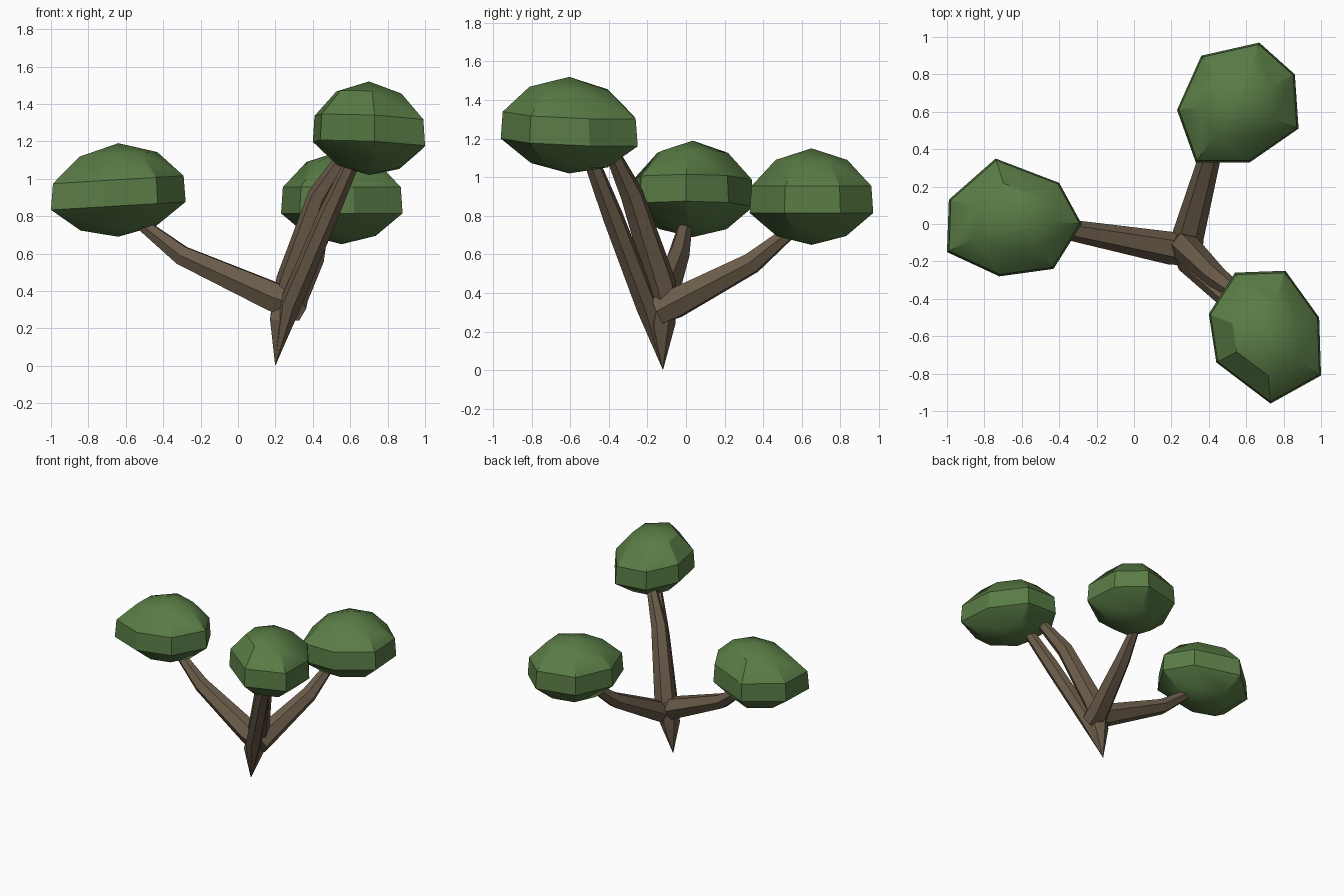
import bpy, bmesh, math
from mathutils import Vector

cube = bpy.data.objects.get("Cube")
if cube:
    bpy.data.objects.remove(cube, do_unlink=True)


def material(name, rgb):
    m = bpy.data.materials.new(name)
    m.use_nodes = True
    m.diffuse_color = (*rgb, 1)
    m.node_tree.nodes["Principled BSDF"].inputs["Base Color"].default_value = (*rgb, 1)
    return m


BARK = material("bark brown", (0.15, 0.11, 0.07))
LEAF = material("leaf green", (0.10, 0.20, 0.06))


def loft(name, rings, mat, angle):
    """Skin a list of equal-sized point rings and close both ends."""
    bm = bmesh.new()
    loops = [[bm.verts.new(p) for p in ring] for ring in rings]
    n = len(loops[0])
    for a, b in zip(loops, loops[1:]):
        for i in range(n):
            j = (i + 1) % n
            bm.faces.new((a[i], a[j], b[j], b[i]))
    bm.faces.new(loops[0][::-1])
    bm.faces.new(loops[-1])
    bmesh.ops.remove_doubles(bm, verts=bm.verts, dist=0.0005)
    bmesh.ops.recalc_face_normals(bm, faces=bm.faces)
    mesh = bpy.data.meshes.new(name)
    bm.to_mesh(mesh)
    bm.free()
    mesh.materials.append(mat)
    ob = bpy.data.objects.new(name, mesh)
    bpy.context.collection.objects.link(ob)
    bpy.ops.object.select_all(action='DESELECT')
    ob.select_set(True)
    bpy.context.view_layer.objects.active = ob
    bpy.ops.object.shade_smooth_by_angle(angle=math.radians(angle))


def branch(name, path, radii, sides=6):
    """Tapered, faceted limb following a short path."""
    pts = [Vector(p) for p in path]
    rings = []
    for i, (p, r) in enumerate(zip(pts, radii)):
        t = (pts[min(i + 1, len(pts) - 1)] - pts[max(i - 1, 0)]).normalized()
        u = t.cross(Vector((0, 0, 1))).normalized()
        v = u.cross(t)
        rings.append([p + r * (math.cos(a) * u + math.sin(a) * v)
                      for a in (math.tau * k / sides for k in range(sides))])
    loft(name, rings, BARK, 20)


# Foliage layers: outline scale and height above the underside
LAYERS = [(0, 0), (0.56, 0.045), (1, 0.165), (0.97, 0.305), (0.58, 0.44), (0, 0.5)]


def foliage(name, outline, base, tilt):
    """Rounded clump: one irregular outline repeated at several scales."""
    xs, ys = zip(*outline)
    c = Vector(((min(xs) + max(xs)) / 2, (min(ys) + max(ys)) / 2))
    rings = []
    for s, h in LAYERS:
        ring = []
        for p in outline:
            d = (Vector(p) - c) * s
            ring.append((c.x + d.x, c.y + d.y, base + h + d.dot(Vector(tilt))))
        rings.append(ring)
    loft(name, rings, LEAF, 32)


# Trunk and limbs
branch("trunk_stump", [(0.2, -0.12, 0.005), (0.235, -0.13, 0.24), (0.265, -0.12, 0.42)],
       [0.002, 0.075, 0.07])
branch("left_branch", [(0.28, -0.135, 0.335), (0.2, -0.13, 0.365), (-0.3, -0.04, 0.59), (-0.53, 0, 0.77)],
       [0.085, 0.088, 0.058, 0.035])
branch("back_branch", [(0.285, -0.15, 0.305), (0.29, -0.06, 0.345), (0.40, 0.34, 0.555), (0.45, 0.56, 0.735)],
       [0.08, 0.085, 0.06, 0.035])
branch("front_branch_upper", [(0.25, -0.1, 0.3), (0.28, -0.13, 0.45), (0.435, -0.28, 0.91), (0.57, -0.38, 1.12)],
       [0.07, 0.08, 0.062, 0.04])
branch("front_branch_lower", [(0.2, -0.12, 0.01), (0.28, -0.2, 0.33), (0.48, -0.38, 0.8), (0.62, -0.5, 1.11)],
       [0.003, 0.06, 0.055, 0.04])

# Leaf clumps
foliage("left_foliage", [(-0.99, 0.13), (-0.74, 0.35), (-0.4, 0.22), (-0.28, 0),
                         (-0.43, -0.24), (-0.72, -0.28), (-1, -0.15)], 0.69, (0.06, 0))
foliage("back_foliage", [(0.23, 0.61), (0.36, 0.9), (0.67, 0.97), (0.86, 0.8),
                         (0.88, 0.51), (0.62, 0.33), (0.33, 0.33)], 0.65, (0, 0))
foliage("front_foliage", [(0.4, -0.48), (0.54, -0.26), (0.81, -0.25), (0.99, -0.5),
                          (1, -0.81), (0.73, -0.96), (0.44, -0.74)], 1.02, (-0.06, -0.05))
